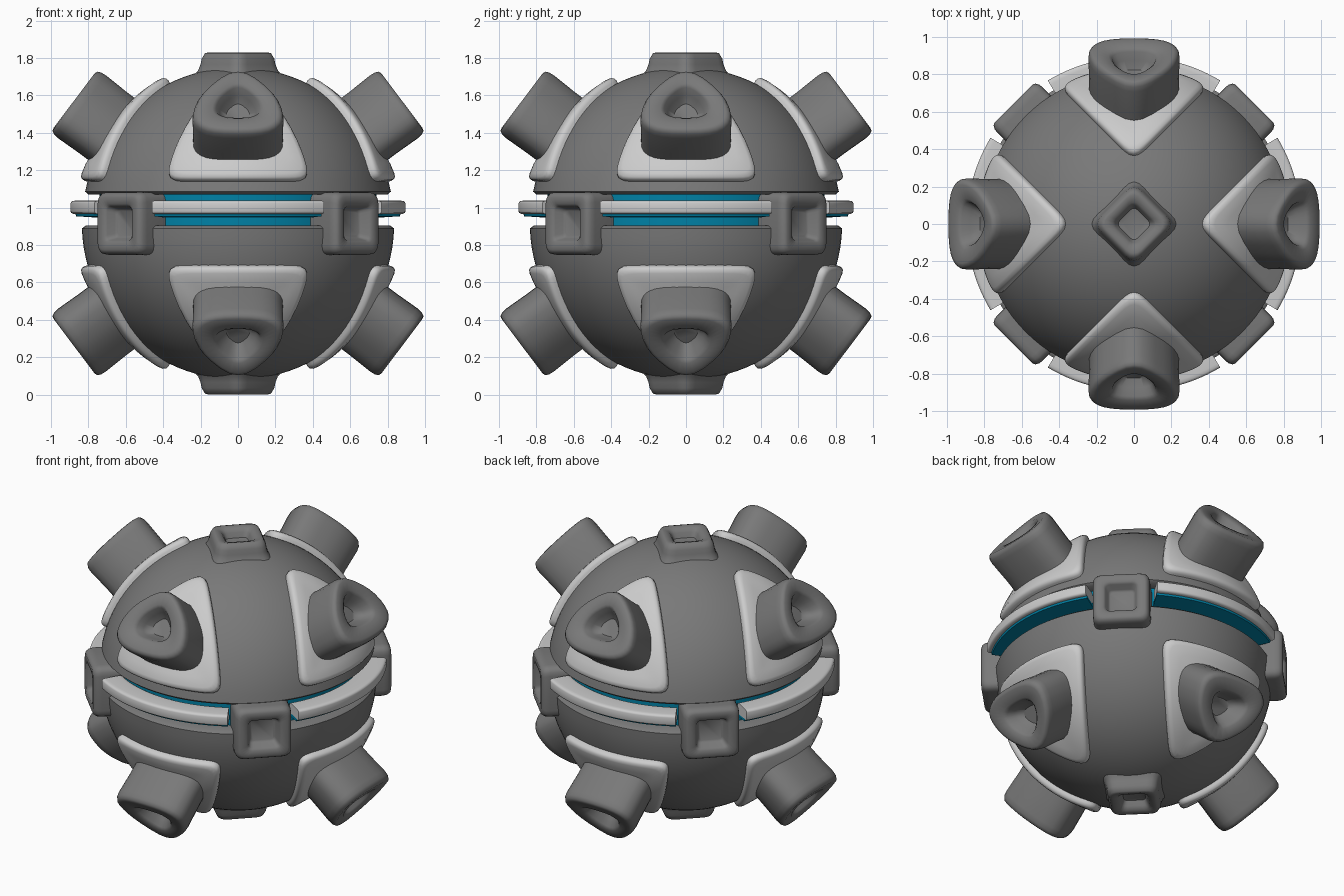
import bpy, bmesh
from math import sin, cos, acos, sqrt, pi, radians
from mathutils import Vector, Matrix

if "Cube" in bpy.data.objects:
    bpy.data.objects.remove(bpy.data.objects["Cube"])

CZ = 0.915      # height of the ball centre
R = 0.835       # shell radius


def material(name, rgb):
    m = bpy.data.materials.new(name)
    m.diffuse_color = (*rgb, 1)
    m.use_nodes = True
    m.node_tree.nodes["Principled BSDF"].inputs["Base Color"].default_value = m.diffuse_color
    return m


DARK = material("dark_grey", (0.19, 0.19, 0.19))
LIGHT = material("light_grey", (0.56, 0.56, 0.56))
BLUE = material("blue", (0.0, 0.22, 0.38))


def loft(name, rings, mat, matrix=Matrix()):
    """Skin closed rings of equal point count and cap both ends."""
    bm = bmesh.new()
    loops = [[bm.verts.new(p) for p in ring] for ring in rings]
    n = len(loops[0])
    for a, b in zip(loops, loops[1:]):
        for i in range(n):
            j = (i + 1) % n
            bm.faces.new((a[i], a[j], b[j], b[i]))
    bm.faces.new(loops[0])
    bm.faces.new(loops[-1])
    bmesh.ops.recalc_face_normals(bm, faces=bm.faces)
    me = bpy.data.meshes.new(name)
    bm.to_mesh(me)
    bm.free()
    me.transform(Matrix.Translation((0, 0, CZ)) @ matrix)
    if matrix.determinant() < 0:
        me.flip_normals()
    me.materials.append(mat)
    ob = bpy.data.objects.new(name, me)
    bpy.context.collection.objects.link(ob)
    return ob


def stack(outline, profile):
    """Scaled copies of a 2D outline at (scale, height) steps."""
    return [[Vector((x * s, y * s, h)) for x, y in outline] for s, h in profile]


def rounded(corners, f=0.4, n=5):
    """Polygon outline with every corner replaced by a small curve."""
    pts = []
    c = [Vector(p) for p in corners]
    for i, p in enumerate(c):
        a = p.lerp(c[i - 1], f)
        b = p.lerp(c[(i + 1) % len(c)], f)
        for k in range(n):
            t = k / (n - 1)
            pts.append(a.lerp(p, t).lerp(p.lerp(b, t), t))
    return pts


def facing(azimuth, elev):
    """Frame whose z points outward, y along the meridian toward the pole."""
    out = Vector((cos(azimuth) * cos(elev), sin(azimuth) * cos(elev), sin(elev)))
    side = Vector((-sin(azimuth), cos(azimuth), 0))
    return Matrix((side, out.cross(side), out)).transposed().to_4x4()


FLIP = Matrix.Diagonal((1, 1, -1, 1))

# Upper and lower shells
circle = [(cos(2 * pi * i / 96), sin(2 * pi * i / 96)) for i in range(96)]


def shell_profile(z0):
    e0 = (z0 + 0.015) / R
    e0 = pi / 2 - acos(e0)
    arc = [e0 + (radians(89) - e0) * i / 24 for i in range(25)]
    rim = sqrt(R * R - z0 * z0)
    return [(0.70, z0), (rim - 0.02, z0)] + [(R * cos(e), R * sin(e)) for e in arc]


loft("upper_shell", stack(circle, shell_profile(0.155)), DARK)
loft("lower_shell", stack(circle, shell_profile(0.012)), DARK, FLIP)

# Glowing core in the gap
loft("core", stack(circle, [(0.74, -0.03), (0.74, 0.17)]), BLUE)

# Shield-shaped light panels: vertical-plane sides, rounded corners
LOW, TOP, OFF = radians(15.5), radians(66.3), 0.345


def panel_rings():
    def amax(e):
        return max(0, acos(min(1, OFF / (sqrt(2) * 0.86 * cos(e)))) - pi / 4)
    a0 = amax(LOW)
    n = 24
    side = [(amax(LOW + (TOP - LOW) * i / n), LOW + (TOP - LOW) * i / n) for i in range(n + 1)]
    ae = [(-a0 + 2 * a0 * i / 20, LOW) for i in range(20)] + side
    ae += [(-a, e) for a, e in reversed(side[1:-1])]
    pts = [Vector((cos(e) * cos(a), cos(e) * sin(a), sin(e))) for a, e in ae]
    for _ in range(4):
        m = len(pts)
        pts = [pts[i] * 0.5 + (pts[i - 1] + pts[(i + 1) % m]) * 0.25 for i in range(m)]
    mid = Vector((cos(radians(34)), 0, sin(radians(34))))
    steps = [(1, 0.80), (1, 0.85), (0.985, 0.865), (0.95, 0.875), (0.88, 0.878),
             (0.7, 0.875), (0.5, 0.87), (0.25, 0.87), (0.05, 0.87)]
    return [[mid.lerp(p, s).normalized() * r for p in pts] for s, r in steps]


# Blunt triangular studs with a dent in the end
stud_outline = rounded([(0, 0.25), (-0.21, 0.06), (-0.26, -0.13), (-0.15, -0.215),
                        (0.15, -0.215), (0.26, -0.13), (0.21, 0.06)], 0.45)
stud = stack(stud_outline, [(0.98, 0.6), (0.98, 0.9), (1, 1.04), (0.985, 1.07), (0.94, 1.09),
                            (0.86, 1.095), (0.56, 1.09), (0.48, 1.075), (0.40, 1.03), (0.26, 0.99)])
panel = panel_rings()


# Equator ring segments
def arc_rings(section, half):
    out = []
    for i in range(25):
        a = half * (i / 12 - 1)
        out.append([Vector((r * cos(a), r * sin(a), z)) for r, z in section])
    return out


band = arc_rings(rounded([(0.76, 0.05), (0.895, 0.05), (0.895, 0.122), (0.76, 0.122)], 0.2, 4), radians(31))
glow = arc_rings([(0.73, 0.03), (0.865, 0.038), (0.87, 0.055), (0.73, 0.055)], radians(31))

# Square clips on the diagonals
clip = stack(rounded([(-0.172, -0.168), (0.172, -0.168), (0.172, 0.168), (-0.172, 0.168)], 0.16),
             [(1, 0.68), (1, 0.86), (0.98, 0.885), (0.92, 0.903), (0.84, 0.91),
              (0.62, 0.908), (0.54, 0.895), (0.47, 0.85), (0.40, 0.84)])

for k in range(4):
    az = k * pi / 2
    turn = Matrix.Rotation(az, 4, 'Z')
    for label, flip in (("upper", Matrix()), ("lower", FLIP)):
        loft(f"{label}_panel_{k}", panel, LIGHT, flip @ turn)
        loft(f"{label}_stud_{k}", stud, DARK, flip @ facing(az, radians(37)))
    loft(f"ring_segment_{k}", band, LIGHT, turn)
    loft(f"ring_glow_{k}", glow, BLUE, turn)
    loft(f"clip_{k}", clip, DARK, facing(az + pi / 4, 0))

# Diamond caps at the poles
cap = stack(rounded([(0.225, 0), (0, 0.225), (-0.225, 0), (0, -0.225)], 0.22),
            [(1.18, 0.79), (1.06, 0.82), (1, 0.85), (0.97, 0.88), (0.88, 0.91),
             (0.78, 0.915), (0.58, 0.905), (0.50, 0.885), (0.42, 0.855), (0.3, 0.85)])
loft("top_cap", cap, DARK)
loft("bottom_cap", cap, DARK, FLIP)

# Smooth shading with sharp edges kept
bpy.ops.object.select_all(action='SELECT')
bpy.context.view_layer.objects.active = bpy.context.selected_objects[0]
bpy.ops.object.shade_smooth_by_angle(angle=radians(50))
